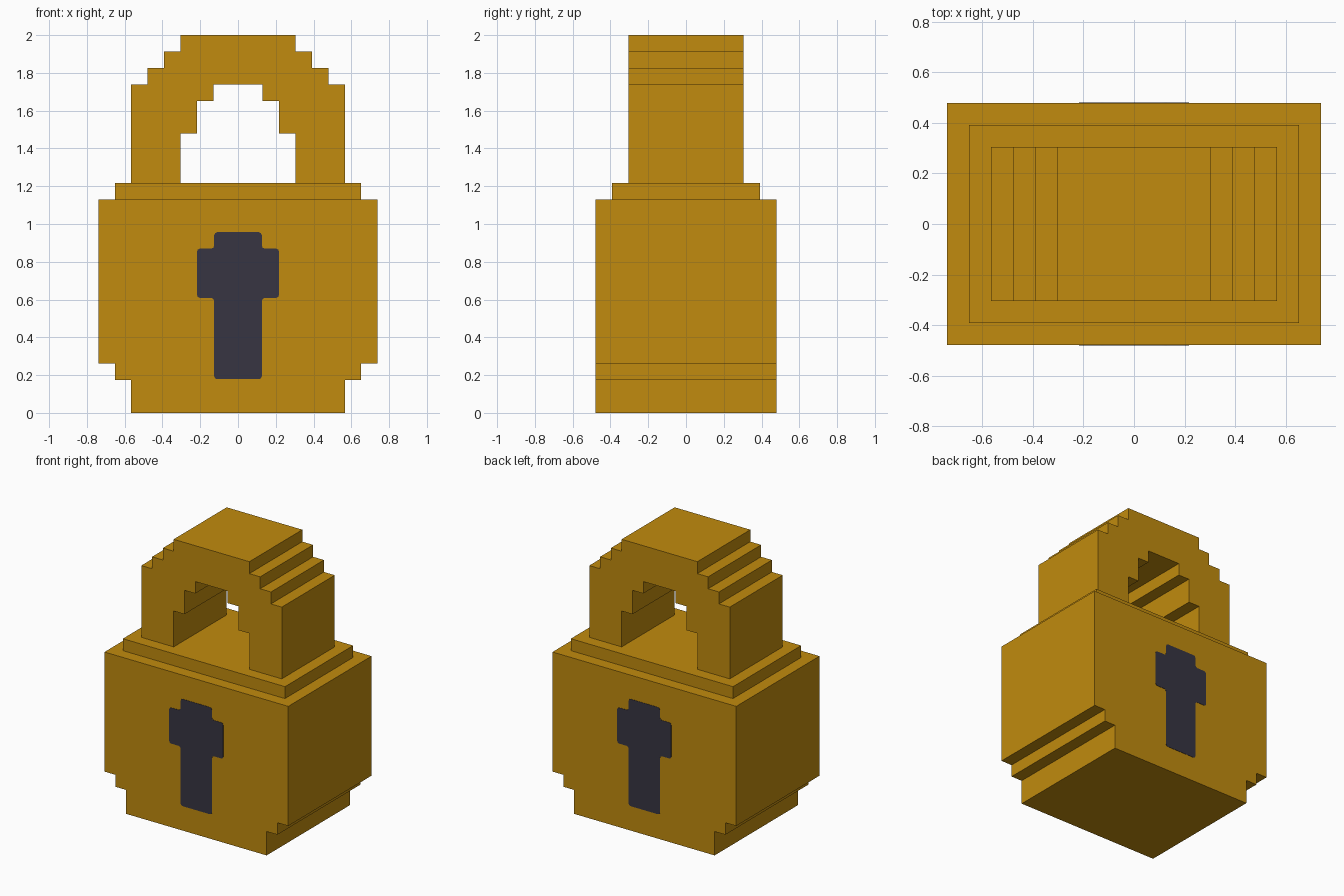
import bpy, bmesh

if "Cube" in bpy.data.objects:
    bpy.data.objects.remove(bpy.data.objects["Cube"], do_unlink=True)

U = 2 / 23  # one block of the grid


def make_material(name, color):
    mat = bpy.data.materials.new(name)
    mat.use_nodes = True
    mat.diffuse_color = color
    mat.node_tree.nodes["Principled BSDF"].inputs["Base Color"].default_value = color
    return mat


gold = make_material("gold", (0.533, 0.258, 0.0044, 1))
dark = make_material("dark slate", (0.038, 0.035, 0.054, 1))


def mirrored(right_side):
    """Close a right-hand (x, z) outline with its mirror image."""
    return right_side + [(-x, z) for x, z in reversed(right_side)]


def extrude_profile(name, profile, y0, y1, mat, corner=0):
    """Extrude an (x, z) outline in block units from y0 to y1 (in scene units)."""
    bm = bmesh.new()
    face = bm.faces.new([bm.verts.new((x * U, y0, z * U)) for x, z in profile])
    if corner:
        bmesh.ops.bevel(bm, geom=bm.verts[:], offset=corner, segments=2,
                        profile=0.5, affect='VERTICES')
    moved = bmesh.ops.extrude_face_region(bm, geom=bm.faces[:])
    bmesh.ops.translate(bm, vec=(0, y1 - y0, 0),
                        verts=[g for g in moved["geom"] if isinstance(g, bmesh.types.BMVert)])
    bmesh.ops.recalc_face_normals(bm, faces=bm.faces[:])
    mesh = bpy.data.meshes.new(name)
    bm.to_mesh(mesh)
    bm.free()
    mesh.materials.append(mat)
    obj = bpy.data.objects.new(name, mesh)
    bpy.context.collection.objects.link(obj)
    return obj


# Lock body with stepped lower corners
body = mirrored([(6.5, 0), (6.5, 2), (7.5, 2), (7.5, 3), (8.5, 3), (8.5, 13)])
extrude_profile("lock_body", body, -5.5 * U, 5.5 * U, gold)

# Raised collar on top of the body
extrude_profile("collar", mirrored([(7.5, 13), (7.5, 14)]), -4.5 * U, 4.5 * U, gold)

# Stepped shackle arch: outer outline, then inner outline back to the start
outer = [(6.5, 14), (6.5, 20), (5.5, 20), (5.5, 21), (4.5, 21), (4.5, 22), (3.5, 22), (3.5, 23)]
inner = [(3.5, 14), (3.5, 17), (2.5, 17), (2.5, 19), (1.5, 19), (1.5, 20)]
shackle = mirrored(outer) + list(reversed(mirrored(inner)))
extrude_profile("shackle", shackle, -3.5 * U, 3.5 * U, gold)

# Keyhole plates on the front and back, with softened corners
keyhole = mirrored([(1.45, 2.05), (1.45, 7), (2.5, 7), (2.5, 10), (1.45, 10), (1.45, 11)])
for name, side in (("front_keyhole", -1), ("back_keyhole", 1)):
    extrude_profile(name, keyhole, side * (5.5 * U - 0.002), side * (5.5 * U + 0.002), dark, 0.016)
